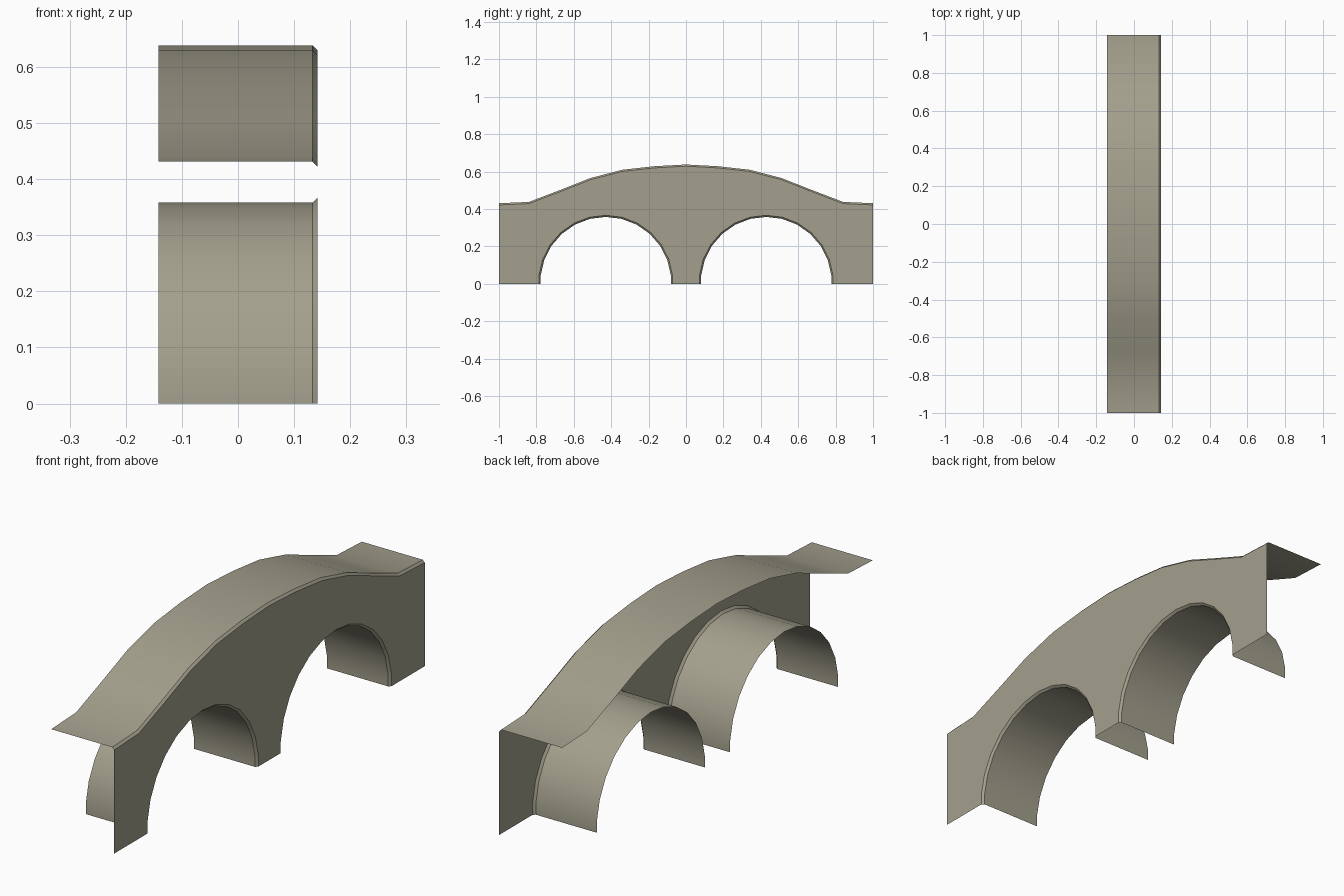
import bpy, bmesh, math
from mathutils import Vector

if "Cube" in bpy.data.objects:
    bpy.data.objects.remove(bpy.data.objects["Cube"])

W = 0.142      # half width
C = 0.009      # chamfer size along the visible wall

stone = bpy.data.materials.new("weathered stone")
stone.diffuse_color = (0.37, 0.352, 0.268, 1)
stone.use_nodes = True
stone.node_tree.nodes["Principled BSDF"].inputs["Base Color"].default_value = stone.diffuse_color


def finish(name, bm):
    mesh = bpy.data.meshes.new(name)
    bm.to_mesh(mesh)
    bm.free()
    mesh.materials.append(stone)
    obj = bpy.data.objects.new(name, mesh)
    bpy.context.collection.objects.link(obj)
    bpy.ops.object.select_all(action='DESELECT')
    obj.select_set(True)
    bpy.context.view_layer.objects.active = obj
    bpy.ops.object.shade_smooth_by_angle(angle=math.radians(30))
    return obj


def sheet(name, rows, facing):
    """Open strip lofted through rows of (x, [(y, z)...])."""
    bm = bmesh.new()
    grid = [[bm.verts.new((x, y, z)) for y, z in pts] for x, pts in rows]
    for a, b in zip(grid, grid[1:]):
        for i in range(len(a) - 1):
            f = bm.faces.new((a[i], b[i], b[i + 1], a[i + 1]))
            f.normal_update()
            if f.normal.dot(facing(f.calc_center_median())) < 0:
                f.normal_flip()
    return finish(name, bm)


# Humped road profile, mirrored about the middle
half = [(0, .638), (.17, .629), (.34, .61), (.51, .566), (.675, .501),
        (.84, .438), (1, .431)]
deck = [(-y, z) for y, z in reversed(half[1:])] + half
deck_low = [(y, z - C) for y, z in deck]


def arch(side, r):
    """Arch opening with short vertical feet, in order of increasing y."""
    cy = side * 0.429
    pts = [(cy - r * math.cos(math.radians(a)),
            0.008 + r * math.sin(math.radians(a))) for a in range(6, 175, 14)]
    return [(pts[0][0], 0)] + pts + [(pts[-1][0], 0)]


# Road surface with chamfered edge
sheet("road_deck", [(-W, deck), (W - C, deck), (W, deck_low)],
      lambda c: Vector((0, 0, 1)))

# Two vaults under the bridge, flared where they meet the wall
for side, label in ((-1, "front"), (1, "back")):
    inner, outer = arch(side, 0.350), arch(side, 0.359)
    sheet(label + "_vault", [(-W, inner), (W - C, inner), (W, outer)],
          lambda c, s=side: Vector((0, s * 0.429 - c.y, -c.z)))

# Flat spandrel wall on the right side; the other side is open
bm = bmesh.new()
outline = ([(-1, 0)] + arch(-1, 0.359) + arch(1, 0.359) + [(1, 0)]
           + list(reversed(deck_low)))
face = bm.faces.new([bm.verts.new((W, y, z)) for y, z in outline])
face.normal_update()
if face.normal.x < 0:
    face.normal_flip()
bmesh.ops.triangulate(bm, faces=bm.faces[:])
finish("side_wall", bm)
